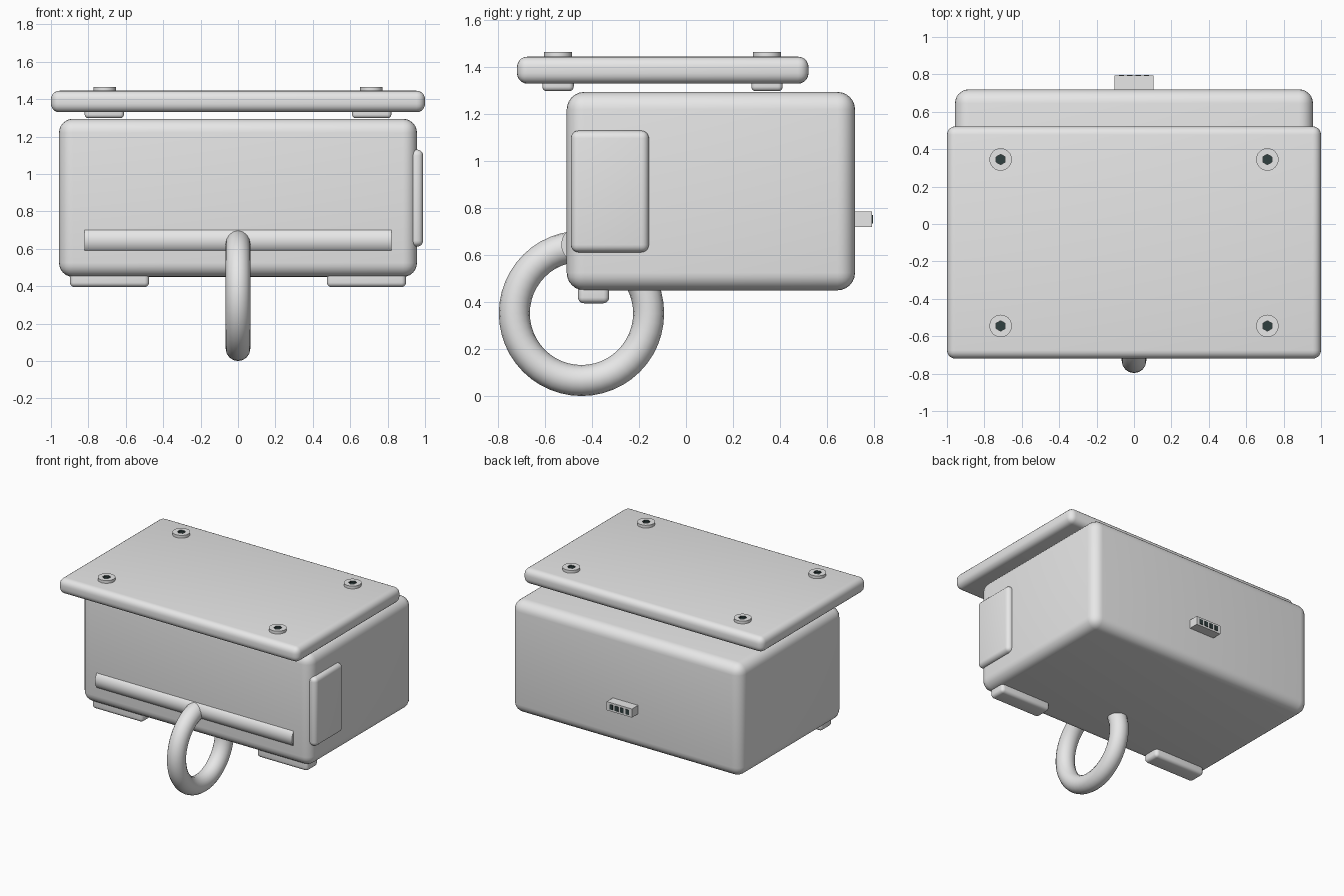
import bpy, bmesh, math
from mathutils import Matrix

cube = bpy.data.objects.get("Cube")
if cube:
    bpy.data.objects.remove(cube, do_unlink=True)


def material(name, rgb):
    m = bpy.data.materials.new(name)
    m.use_nodes = True
    m.diffuse_color = (*rgb, 1)
    m.node_tree.nodes["Principled BSDF"].inputs["Base Color"].default_value = (*rgb, 1)
    return m


GREY = material("light grey", (0.8, 0.8, 0.8))
DARK = material("dark socket", (0.03, 0.05, 0.05))


def finish(name, bm, mats, smooth=True):
    bmesh.ops.recalc_face_normals(bm, faces=bm.faces)
    me = bpy.data.meshes.new(name)
    bm.to_mesh(me)
    bm.free()
    for m in mats:
        me.materials.append(m)
    ob = bpy.data.objects.new(name, me)
    bpy.context.collection.objects.link(ob)
    if smooth:
        bpy.ops.object.select_all(action='DESELECT')
        ob.select_set(True)
        bpy.context.view_layer.objects.active = ob
        bpy.ops.object.shade_smooth_by_angle(angle=math.radians(35))
    return ob


def box(name, x, y, z, bevel=0.0, mat=GREY, segments=5):
    """Box spanning the given (min, max) ranges, with rounded edges."""
    bm = bmesh.new()
    bmesh.ops.create_cube(bm, size=1)
    for v in bm.verts:
        for i, (lo, hi) in enumerate((x, y, z)):
            v.co[i] = (lo + hi) / 2 + v.co[i] * (hi - lo)
    if bevel:
        bmesh.ops.bevel(bm, geom=bm.edges[:], offset=bevel, offset_type='OFFSET',
                        segments=segments, profile=0.5, affect='EDGES')
    return finish(name, bm, [mat], bool(bevel))


def screw(name, x, y):
    """Flat round head with a recessed hexagonal socket."""
    n = 24
    hexagon = lambda a: 0.028 * math.cos(math.pi / 6) / math.cos(
        (a - math.pi / 2) % (math.pi / 3) - math.pi / 6)
    levels = [(lambda a: 0.06, 1.43), (lambda a: 0.06, 1.466),
              (hexagon, 1.466), (hexagon, 1.452)]
    bm = bmesh.new()
    rings = []
    for radius, z in levels:
        angles = [2 * math.pi * i / n for i in range(n)]
        rings.append([bm.verts.new((x + radius(a) * math.cos(a),
                                    y + radius(a) * math.sin(a), z)) for a in angles])
    for k in range(3):
        for i in range(n):
            j = (i + 1) % n
            f = bm.faces.new((rings[k][i], rings[k][j], rings[k + 1][j], rings[k + 1][i]))
            f.material_index = int(k == 2)
    bm.faces.new(rings[0])
    bm.faces.new(rings[3]).material_index = 1
    finish(name, bm, [GREY, DARK])


# Main case and the floating cover plate
box("case_body", (-0.957, 0.957), (-0.508, 0.72), (0.45, 1.295), 0.075, segments=6)
box("cover_plate", (-1, 1), (-0.72, 0.522), (1.33, 1.445), 0.045)

# Side panel on the left wall
box("side_panel", (0.922, 0.99), (-0.49, -0.158), (0.612, 1.13), 0.032)

# Spacers, screws and feet
for side, s in (("left", 1), ("right", -1)):
    span = lambda a, b: tuple(sorted((s * a, s * b)))
    box(side + "_foot", span(0.475, 0.898), (-0.46, -0.327), (0.395, 0.5), 0.025)
    for end, y in (("front", -0.545), ("back", 0.345)):
        box(f"{end}_{side}_spacer", span(0.61, 0.82), (y - 0.067, y + 0.067),
            (1.298, 1.375), 0.02)
        screw(f"{end}_{side}_screw", s * 0.713, y)

# Half-sunk rounded bar across the front
bm = bmesh.new()
bmesh.ops.create_cone(bm, cap_ends=True, segments=40, radius1=0.0775, radius2=0.0775, depth=1.64,
                      matrix=Matrix.Translation((0, -0.4535, 0.645)) @ Matrix.Rotation(math.pi / 2, 4, 'Y'))
finish("front_bar", bm, [GREY])

# Hanging ring
bm = bmesh.new()
major, minor, nu, nv = 0.286, 0.066, 48, 16
rings = []
for i in range(nu):
    a = 2 * math.pi * i / nu
    ring = []
    for j in range(nv):
        b = 2 * math.pi * j / nv
        r = major + minor * math.cos(b)
        ring.append(bm.verts.new((minor * math.sin(b), -0.445 + r * math.cos(a),
                                  0.352 + r * math.sin(a))))
    rings.append(ring)
for i in range(nu):
    for j in range(nv):
        p, q, k = rings[i], rings[(i + 1) % nu], (j + 1) % nv
        bm.faces.new((p[j], q[j], q[k], p[k]))
finish("hanging_ring", bm, [GREY])

# Rear connector with four contacts
box("rear_connector", (-0.105, 0.105), (0.68, 0.793), (0.72, 0.785))
for i in range(4):
    x = (i - 1.5) * 0.045
    box(f"connector_contact_{i + 1}", (x - 0.014, x + 0.014), (0.789, 0.796),
        (0.734, 0.771), mat=DARK)
